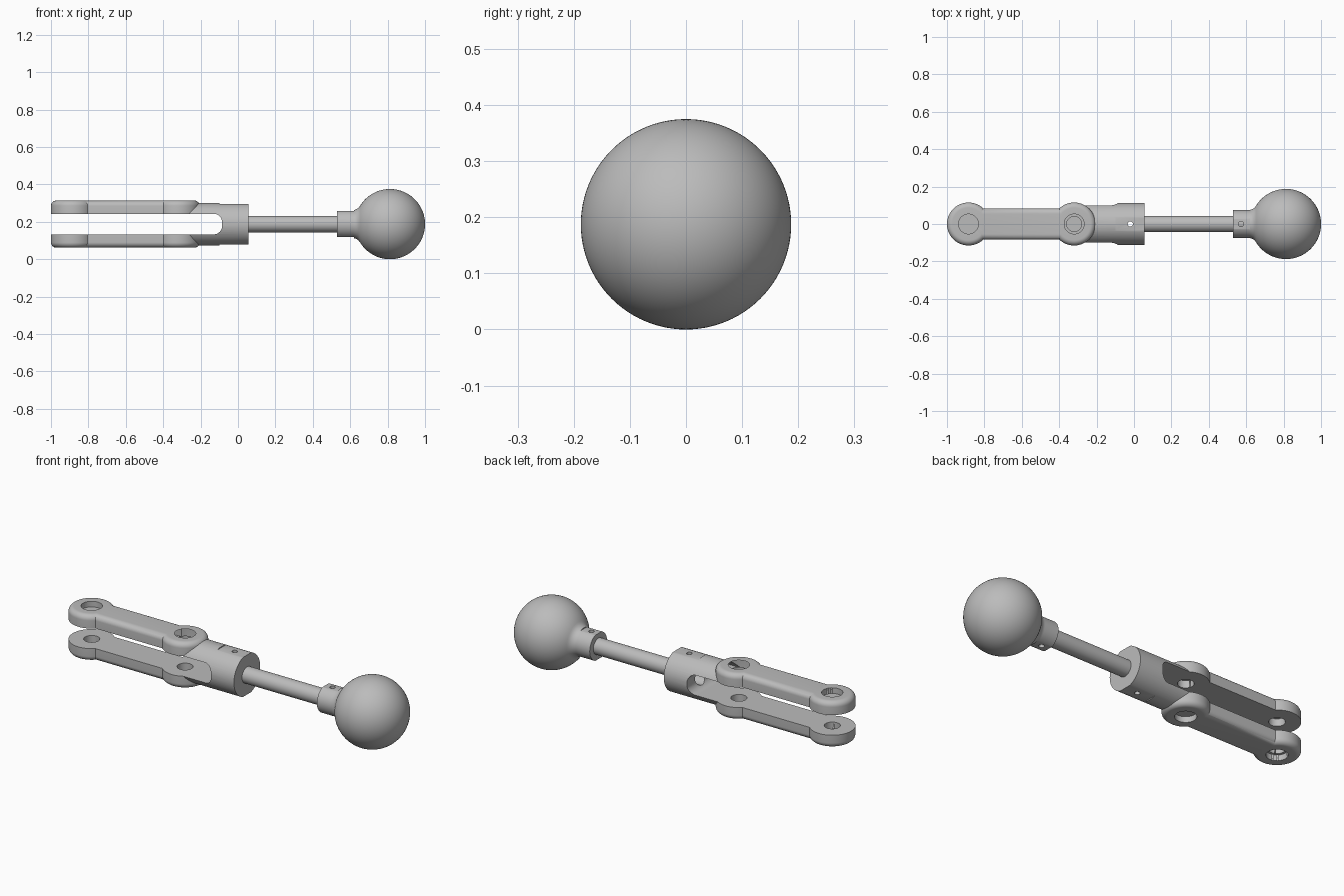
import bpy, bmesh
from math import cos, sin, pi, radians, atan2
from mathutils import Vector, Matrix

cube = bpy.data.objects.get("Cube")
if cube:
    bpy.data.objects.remove(cube, do_unlink=True)

ZC = 0.1875           # height of the long axis
EYES = (-0.885, -0.32)
EYE_R, ARM_H, FILLET = 0.115, 0.126, 0.028

steel = bpy.data.materials.new("satin_grey")
steel.use_nodes = True
GREY = (0.5, 0.5, 0.5, 1)
steel.diffuse_color = GREY
steel.node_tree.nodes["Principled BSDF"].inputs["Base Color"].default_value = GREY


def finish(name, bm):
    bmesh.ops.remove_doubles(bm, verts=bm.verts, dist=1e-5)
    bmesh.ops.recalc_face_normals(bm, faces=bm.faces)
    mesh = bpy.data.meshes.new(name)
    bm.to_mesh(mesh)
    bm.free()
    mesh.materials.append(steel)
    ob = bpy.data.objects.new(name, mesh)
    bpy.context.collection.objects.link(ob)
    return ob


def lathe(name, profile, axis, origin, steps=64):
    """Spin (along, radius) points round the X or Z axis."""
    bm = bmesh.new()
    along = Vector((1, 0, 0)) if axis == "X" else Vector((0, 0, 1))
    side = Vector((0, 0, 1)) if axis == "X" else Vector((1, 0, 0))
    vs = [bm.verts.new(along * a + side * r) for a, r in profile]
    edges = [bm.edges.new(pair) for pair in zip(vs, vs[1:])]
    bmesh.ops.spin(bm, geom=vs + edges, cent=(0, 0, 0), axis=along,
                   angle=2 * pi, steps=steps)
    bmesh.ops.translate(bm, verts=bm.verts, vec=origin)
    return finish(name, bm)


def rod(name, a, b, radius, axis="X", origin=(0, 0, ZC), steps=64):
    return lathe(name, [(a, 0), (a, radius), (b, radius), (b, 0)], axis, origin, steps)


def box(name, lo, hi, bevel=0.0):
    """Box between two corners, with its X-running edges optionally rounded."""
    bm = bmesh.new()
    lo, hi = Vector(lo), Vector(hi)
    bmesh.ops.create_cube(bm, size=1, matrix=Matrix.Translation((lo + hi) / 2)
                          @ Matrix.Diagonal((*(hi - lo), 1)))
    if bevel:
        edges = [e for e in bm.edges
                 if abs((e.verts[0].co - e.verts[1].co).normalized().x) > 0.9]
        bmesh.ops.bevel(bm, geom=edges, offset=bevel, segments=8, profile=0.5, affect="EDGES")
    return finish(name, bm)


def combine(target, tool, operation):
    mod = target.modifiers.new("cut", "BOOLEAN")
    mod.operation, mod.solver, mod.object = operation, "EXACT", tool
    bpy.context.view_layer.objects.active = target
    bpy.ops.object.modifier_apply(modifier=mod.name)
    bpy.data.objects.remove(tool, do_unlink=True)


def arc(cx, cr, radius, a0, a1, n):
    return [(cx + radius * cos(a0 + (a1 - a0) * i / n),
             cr + radius * sin(a0 + (a1 - a0) * i / n)) for i in range(n + 1)]


# Fork: round socket, straight bar and two rounded eyes
fork = rod("fork", -0.3, 0.055, 0.1135)
combine(fork, box("bar", (EYES[0], -0.083, ZC - ARM_H + 0.0005),
                  (EYES[1], 0.083, ZC + ARM_H - 0.0005), FILLET), "UNION")
inner = EYE_R - FILLET
top = [(r, z) for z, r in arc(ARM_H - FILLET, inner, FILLET, pi / 2, 0, 8)]
eye_profile = ([(-ARM_H, 0)] + [(-z, r) for r, z in reversed(top)]
               + [(z, r) for r, z in top] + [(ARM_H, 0)])
for x in EYES:
    combine(fork, lathe("eye", eye_profile, "Z", (x, 0, ZC)), "UNION")

# Slot between the arms, with rounded inner end
slot = bmesh.new()
H, END, R = 0.055, -0.085, 0.045
outline = ([(-1.2, -H)] + arc(END - R, R - H, R, -pi / 2, 0, 10)
           + arc(END - R, H - R, R, 0, pi / 2, 10) + [(-1.2, H)])
face = slot.faces.new([slot.verts.new((x, -0.3, ZC + z)) for x, z in outline])
ext = bmesh.ops.extrude_face_region(slot, geom=[face])
bmesh.ops.translate(slot, vec=(0, 0.6, 0),
                    verts=[g for g in ext["geom"] if isinstance(g, bmesh.types.BMVert)])
combine(fork, finish("slot", slot), "DIFFERENCE")

# Pivot holes with counterbored outer faces
for x in EYES:
    combine(fork, rod("hole", -0.3, 0.3, 0.04, "Z", (x, 0, ZC), 48), "DIFFERENCE")
    for s in (-1, 1):
        a, b = sorted((s * 0.095, s * 0.3))
        combine(fork, rod("bore", a, b, 0.053, "Z", (x, 0, ZC), 48), "DIFFERENCE")

# Rod bore in the socket
combine(fork, rod("bore", -0.15, 0.03, 0.043), "DIFFERENCE")

# Ball with filleted neck
BX, BR, NR, FX, FR = 0.8125, 0.1875, 0.075, 0.6125, 0.0465
fr = NR + FR
meet = atan2(-fr, BX - FX)
ball_profile = ([(0.53, 0), (0.53, NR)] + arc(FX, fr, FR, -pi / 2, meet, 8)
                + arc(BX, 0, BR, meet + pi, 0, 40))
ball_profile[-1] = (BX + BR, 0)
ball = lathe("ball_knob", ball_profile, "X", (0, 0, ZC), 96)


def pin_flats(ob, x0, x1, height, pin_x):
    """Shallow flats above and below, with a cross pin hole."""
    for s in (-1, 1):
        z0, z1 = sorted((ZC + s * height, ZC + s * 0.3))
        combine(ob, box("flat", (x0, -0.1, z0), (x1, 0.1, z1)), "DIFFERENCE")
    combine(ob, rod("pin", -0.3, 0.3, 0.014, "Z", (pin_x, 0, ZC), 24), "DIFFERENCE")


pin_flats(fork, -0.1, 0.1, 0.108, -0.02)
pin_flats(ball, 0.5, 0.62, 0.07, 0.572)

# Connecting rod
shaft = rod("connecting_rod", 0.01, 0.66, 0.044)

for ob in (fork, ball, shaft):
    bpy.ops.object.select_all(action="DESELECT")
    ob.select_set(True)
    bpy.context.view_layer.objects.active = ob
    bpy.ops.object.shade_smooth_by_angle(angle=radians(30))
